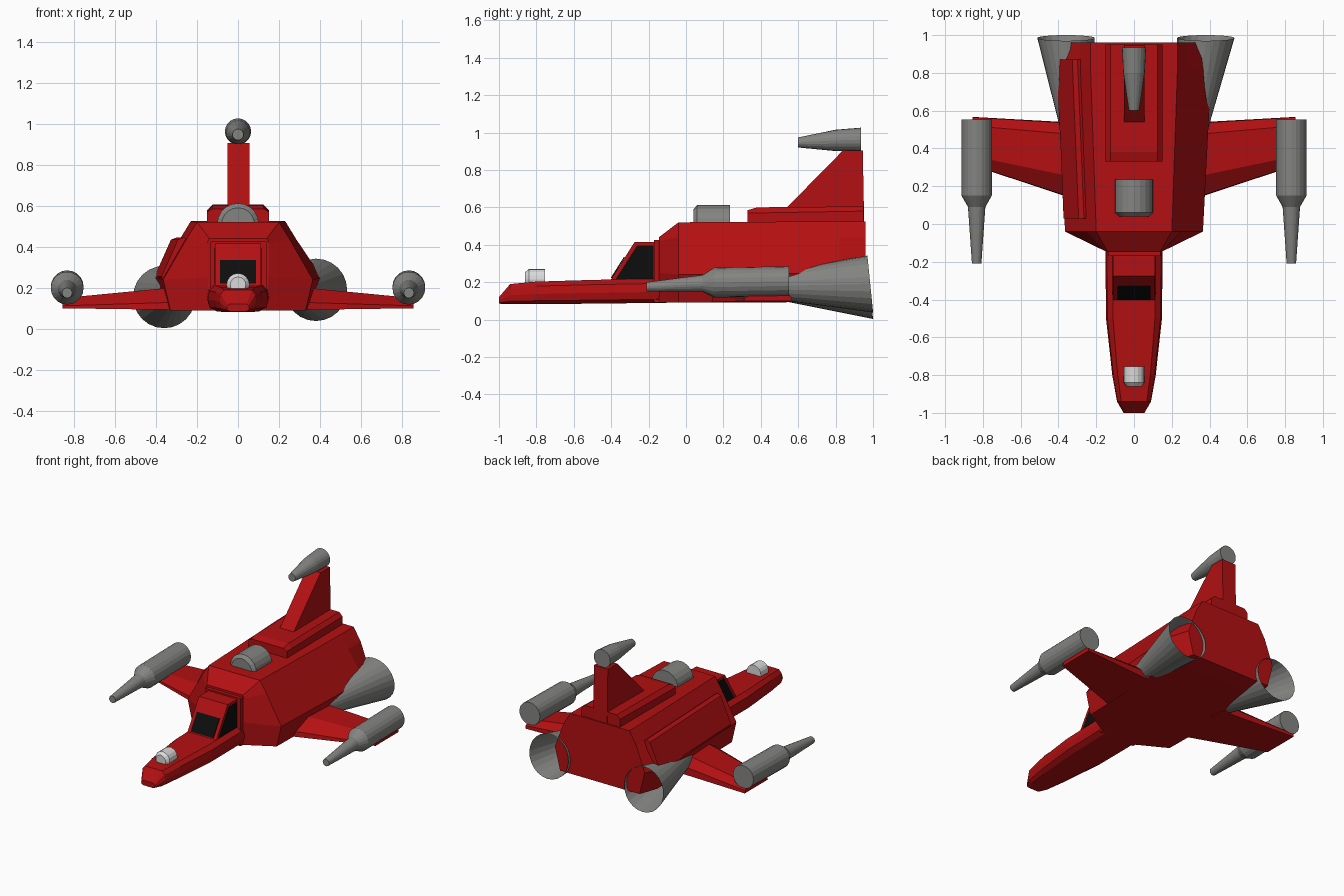
import bpy, bmesh, math

cube = bpy.data.objects.get("Cube")
if cube:
    bpy.data.objects.remove(cube, do_unlink=True)


def material(name, r, g, b):
    m = bpy.data.materials.new(name)
    m.use_nodes = True
    m.diffuse_color = (r, g, b, 1)
    m.node_tree.nodes["Principled BSDF"].inputs["Base Color"].default_value = (r, g, b, 1)
    return m


RED = material("hull red", 0.45, 0.005, 0.006)
GREY = material("metal grey", 0.23, 0.23, 0.22)
WHITE = material("pale metal", 0.7, 0.7, 0.7)
BLACK = material("window black", 0.004, 0.004, 0.004)


def loft(name, rings, mat, caps=True):
    """Skin a row of equal-length point rings."""
    bm = bmesh.new()
    rows = [[bm.verts.new(p) for p in ring] for ring in rings]
    n = len(rows[0])
    for a, b in zip(rows, rows[1:]):
        for i in range(n):
            j = (i + 1) % n
            bm.faces.new((a[i], a[j], b[j], b[i]))
    if caps:
        bm.faces.new(rows[0])
        bm.faces.new(rows[-1])
    bmesh.ops.recalc_face_normals(bm, faces=bm.faces)
    mesh = bpy.data.meshes.new(name)
    bm.to_mesh(mesh)
    bm.free()
    mesh.materials.append(mat)
    obj = bpy.data.objects.new(name, mesh)
    bpy.context.collection.objects.link(obj)
    return obj


def mirrored(y, half):
    """Closed section at y from its +x half, listed bottom to top."""
    return [(x, y, z) for x, z in half] + [(-x, y, z) for x, z in reversed(half)]


def prism(name, profile, x0, x1, mat):
    """Extrude a (y, z) profile across x."""
    return loft(name, [[(x, y, z) for y, z in profile] for x in (x0, x1)], mat)


def tube(name, stations, mat, sides=20, caps=True, lean=0):
    """Round body through (x, y, z, radius) stations along y."""
    angles = [math.tau * i / sides for i in range(sides)]
    rings = [[(x + r * math.cos(a), y - lean * r * math.sin(a), z + r * math.sin(a))
              for a in angles] for x, y, z, r in stations]
    return loft(name, rings, mat, caps)


# Main hull
loft("main_hull", [
    mirrored(-0.145, [(0.14, 0.09), (0.15, 0.25), (0.15, 0.42), (0.14, 0.44)]),
    mirrored(-0.04, [(0.33, 0.09), (0.365, 0.24), (0.25, 0.44), (0.2, 0.52)]),
    mirrored(0.82, [(0.35, 0.095), (0.41, 0.25), (0.285, 0.435), (0.23, 0.525)]),
    mirrored(0.96, [(0.31, 0.1), (0.35, 0.26), (0.285, 0.435), (0.23, 0.525)]),
], RED)


# Nose with rounded shoulders
def nose_section(y, w, bottom, top):
    h = top - bottom
    return mirrored(y, [(0.7 * w, bottom), (0.93 * w, bottom + 0.15 * h), (w, bottom + 0.45 * h),
                        (0.95 * w, bottom + 0.8 * h), (0.75 * w, top)])


loft("nose", [nose_section(*s) for s in (
    (-1.0, 0.055, 0.085, 0.12), (-0.94, 0.09, 0.082, 0.19), (-0.8, 0.115, 0.083, 0.203),
    (-0.5, 0.148, 0.085, 0.212), (-0.1, 0.152, 0.09, 0.22))], RED)
prism("neck_block", [(-0.17, 0.09), (-0.17, 0.425), (-0.1, 0.425), (-0.1, 0.09)],
      -0.135, 0.14, RED)

# Cockpit with side windows and a windscreen plate
prism("cockpit", [(-0.41, 0.2), (-0.275, 0.415), (-0.15, 0.415), (-0.15, 0.2)],
      -0.112, 0.112, RED)
for side, label in ((1, "left"), (-1, "right")):
    prism(label + "_window", [(-0.375, 0.218), (-0.262, 0.395), (-0.175, 0.395), (-0.175, 0.218)],
          side * 0.108, side * 0.115, BLACK)
prism("windscreen", [(-0.403, 0.222), (-0.332, 0.335), (-0.328, 0.332), (-0.396, 0.222)],
      -0.088, 0.088, BLACK)

# Raised spine and tail fin
loft("spine", [
    mirrored(0.33, [(0.15, 0.5), (0.15, 0.57), (0.125, 0.585)]),
    mirrored(0.38, [(0.15, 0.5), (0.15, 0.57), (0.125, 0.6)]),
    mirrored(0.95, [(0.15, 0.5), (0.15, 0.58), (0.125, 0.605)]),
], RED)
prism("tail_fin", [(0.53, 0.59), (0.84, 0.905), (0.945, 0.905), (0.955, 0.4), (0.53, 0.5)],
      -0.052, 0.056, RED)
tube("fin_pod", [(0, 0.6, 0.947, 0.027), (0, 0.8, 0.958, 0.057), (0, 0.935, 0.962, 0.064)], GREY)

# Panel on the right flank only
loft("side_panel", [[(x - spread, y, z) for x, z in
                     ((-0.25, 0.43), (-0.277, 0.445), (-0.305, 0.435),
                      (-0.385, 0.255), (-0.365, 0.22), (-0.3, 0.22))]
                    for y, spread in ((0.03, -0.012), (0.87, 0.022))], RED)

# Dome and nose light
tube("top_dome", [(0, 0.04, 0.51, 0.08), (0, 0.06, 0.51, 0.102), (0, 0.235, 0.51, 0.102)], GREY)
tube("nose_turret", [(0, -0.86, 0.215, 0.038), (0, -0.84, 0.215, 0.056),
                     (0, -0.755, 0.215, 0.056)], WHITE, 16)

for side, label in ((1, "left"), (-1, "right")):
    # Tapered wing
    root = [(0.12, 0.092), (0.125, 0.13), (0.24, 0.205), (0.47, 0.205), (0.53, 0.15), (0.535, 0.092)]
    tip = [(0.31, 0.1), (0.312, 0.112), (0.36, 0.15), (0.52, 0.15), (0.565, 0.12), (0.567, 0.1)]
    loft(label + "_wing", [[(side * 0.28, y, z) for y, z in root],
                           [(side * 0.855, y, z) for y, z in tip]], RED)

    # Wingtip cannon
    x = side * 0.833
    z = 0.205
    tube(label + "_cannon", [(x, 0.552, z, 0.08), (x, 0.15, z - 0.007, 0.08),
                             (x, 0.09, z - 0.012, 0.046), (x, -0.21, z - 0.03, 0.025)], GREY)

    # Open flared engine bell, sunk into the hull
    drop = 0.19 if side > 0 else 0.155
    rear_x = 0.38 if side > 0 else -0.36
    tube(label + "_engine_bell", [(side * 0.31, 0.47, 0.18, 0.072),
                                  (rear_x, 0.985, drop, 0.152)], GREY, 24, False, 0.1)
